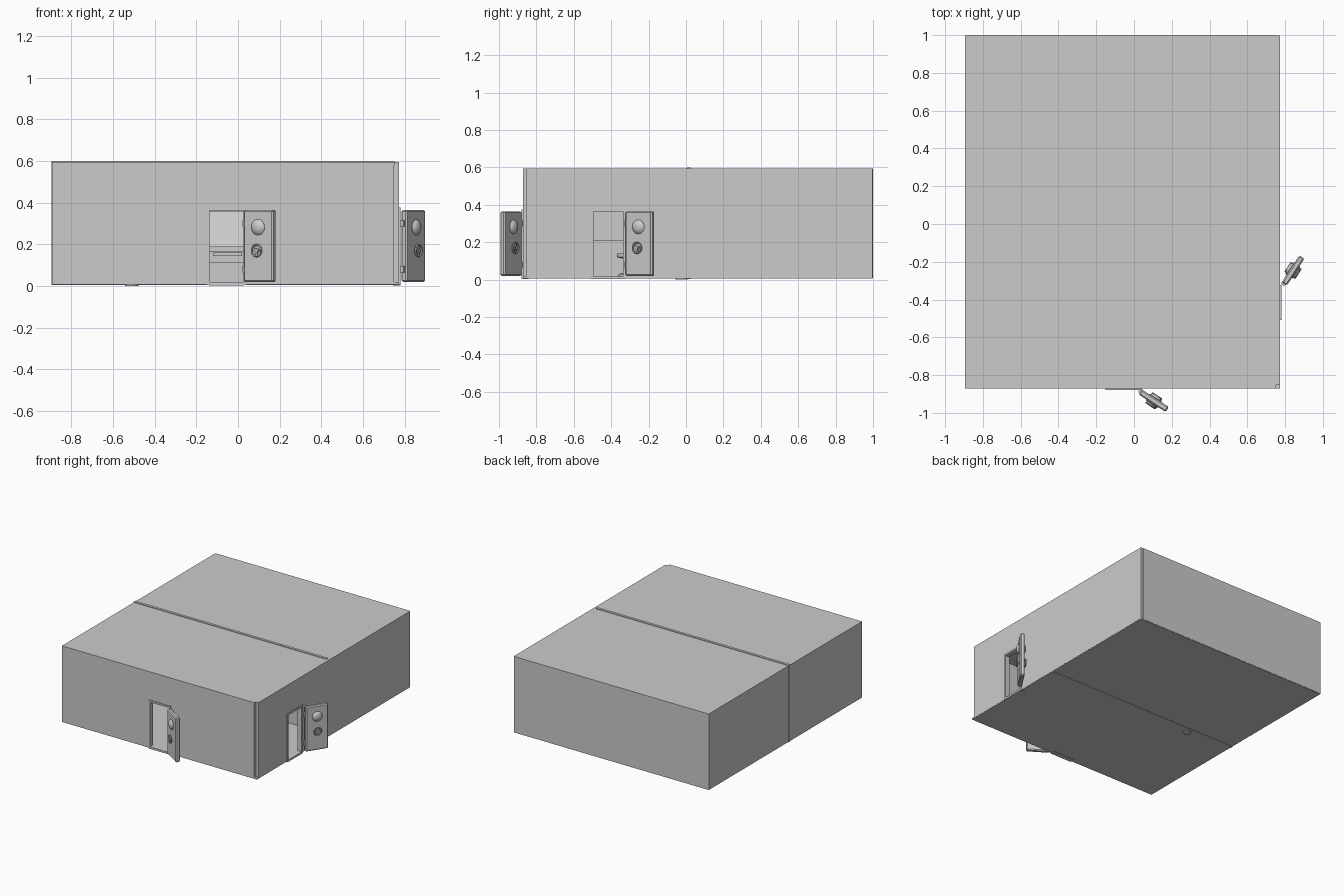
import bpy, bmesh
from math import pi, radians, sin, cos
from mathutils import Matrix, Vector

if "Cube" in bpy.data.objects:
    bpy.data.objects.remove(bpy.data.objects["Cube"])

FLOOR, TOP = 0.01, 0.594


def finish(name, bm, matrix=None, smooth=False):
    bmesh.ops.recalc_face_normals(bm, faces=bm.faces[:])
    me = bpy.data.meshes.new(name)
    bm.to_mesh(me)
    bm.free()
    ob = bpy.data.objects.new(name, me)
    bpy.context.collection.objects.link(ob)
    if matrix:
        ob.matrix_world = matrix
    if smooth:
        bpy.context.view_layer.objects.active = ob
        ob.select_set(True)
        bpy.ops.object.shade_smooth_by_angle(angle=radians(35))
        ob.select_set(False)
    return ob


def box(name, lo, hi, matrix=None, bevel=0):
    bm = bmesh.new()
    size = [b - a for a, b in zip(lo, hi)]
    mid = [(a + b) / 2 for a, b in zip(lo, hi)]
    bmesh.ops.create_cube(bm, size=1, matrix=Matrix.Translation(mid) @ Matrix.Diagonal((*size, 1)))
    if bevel:
        bmesh.ops.bevel(bm, geom=bm.edges[:], offset=bevel, segments=1, affect='EDGES')
    return finish(name, bm, matrix)


def extrude(name, pts, y0, y1, matrix=None):
    """Outline in x and z, extruded along y."""
    bm = bmesh.new()
    face = bm.faces.new([bm.verts.new((x, y0, z)) for x, z in pts])
    new = bmesh.ops.extrude_face_region(bm, geom=[face])['geom']
    bmesh.ops.translate(bm, vec=(0, y1 - y0, 0), verts=[v for v in new if isinstance(v, bmesh.types.BMVert)])
    return finish(name, bm, matrix)


def lathe(name, profile, matrix, steps=20, closed=False):
    """Radius and height profile spun about the local y axis."""
    bm = bmesh.new()
    vs = [bm.verts.new((r, h, 0)) for r, h in profile]
    es = [bm.edges.new(p) for p in zip(vs, vs[1:] + (vs[:1] if closed else []))]
    if not closed:
        es = es[:len(vs) - 1]
    bmesh.ops.spin(bm, geom=vs + es, cent=(0, 0, 0), axis=(0, 1, 0), angle=2 * pi, steps=steps)
    bmesh.ops.remove_doubles(bm, verts=bm.verts[:], dist=1e-5)
    return finish(name, bm, matrix, True)


def arch(x0, x1, z0, z1, a, b, top):
    """Rectangle with a doorway cut out of its lower edge."""
    return [(x0, z0), (a, z0), (a, top), (b, top), (b, z0), (x1, z0), (x1, z1), (x0, z1)]


def place(x, y, deg):
    return Matrix.Translation((x, y, 0)) @ Matrix.Rotation(radians(deg), 4, 'Z')


# Walls, floor and roof
box("floor", (-0.893, -0.872, 0.006), (0.772, 0.998, 0.018))
box("roof", (-0.893, -0.872, TOP - 0.014), (0.752, 0.998, TOP))
extrude("front_wall", arch(-0.893, 0.748, FLOOR, TOP, -0.14, 0.028, 0.365), -0.872, -0.85)
side = Matrix.Rotation(pi / 2, 4, 'Z')   # local x becomes y, local -y becomes +x
extrude("right_wall", arch(-0.852, 0.998, FLOOR, TOP, -0.497, -0.335, 0.365), -0.773, -0.75, side)
box("left_wall", (-0.894, -0.872, FLOOR), (-0.872, 0.998, TOP))
box("back_wall", (-0.892, 0.976, FLOOR), (0.752, 1.0, TOP))
box("dividing_wall", (-0.896, 0.005, 0.004), (0.752, 0.025, 0.599))


def door_frame(name, a, b, matrix, face):
    w = 0.012
    extrude(name, arch(a - w, b + w, 0.004, 0.376, a + 0.002, b - 0.002, 0.363), face - 0.007, face + 0.03, matrix)
    box(name + "_sill", (a, face - 0.007, 0.003), (b, face + 0.03, 0.018), matrix)


door_frame("front_door_frame", -0.14, 0.028, Matrix(), -0.872)
door_frame("right_door_frame", -0.497, -0.335, side, -0.773)


# Open doors with a porthole and a hand wheel on both faces
def door(name, matrix):
    box(name + "_panel", (-0.085, -0.016, 0.02), (0.085, 0.016, 0.365), matrix, 0.007)
    for s, label in ((-1, "outer"), (1, "inner")):
        port = matrix @ Matrix.Translation((0, s * 0.015, 0.282))
        dome = [(0.036 * cos(t * pi / 10), s * 0.02 * sin(t * pi / 10)) for t in range(6)]
        lathe(f"{name}_{label}_porthole", [(0.038, 0), (0.038, s * 0.003)] + dome[1:], port)
        wheel = matrix @ Matrix.Translation((0, s * 0.03, 0.17))
        rim = [(0.027 + 0.0055 * cos(t * pi / 3), 0.0055 * sin(t * pi / 3)) for t in range(6)]
        lathe(f"{name}_{label}_wheel_rim", rim, wheel, closed=True)
        lathe(f"{name}_{label}_wheel_hub", [(0.009, -s * 0.016), (0.009, s * 0.005), (0, s * 0.005)], wheel, 12)
        for k in range(3):
            spin = wheel @ Matrix.Rotation(pi / 2 + k * 2 * pi / 3, 4, 'Y')
            box(f"{name}_{label}_spoke_{k}", (0, -0.003, -0.004), (0.027, 0.003, 0.004), spin)
    for z in (0.08, 0.3):
        box(f"{name}_hinge_{z}", (-0.095, -0.006, z - 0.015), (-0.08, 0.016, z + 0.015), matrix)


door("front_door", place(0.105, -0.936, -33) )
door("right_door", place(0.842, -0.246, 57))

# Control console against the dividing wall
box("console_base", (-0.40, -0.20, 0.018), (0.25, 0.005, 0.115))
box("console_back", (-0.40, -0.10, 0.115), (0.25, 0.005, 0.19))
box("console_desk", (-0.40, -0.24, 0.165), (0.25, 0.005, 0.19))
box("console_controls", (-0.12, -0.13, 0.145), (0.02, -0.1, 0.16))
yz = Matrix.Rotation(pi / 2, 4, 'Z')
extrude("console_screen", [(-0.12, 0.19), (0.005, 0.19), (0.005, 0.36), (-0.05, 0.36)], -0.2, 0.36, yz)

# Counter along the left wall and a round post passing through the floor
box("side_counter", (-0.872, -0.85, 0.018), (-0.70, 0.005, 0.21))
post = Matrix.Translation((-0.51, -0.023, 0))
lathe("floor_post", [(0, 0), (0.032, 0), (0.032, 0.03), (0.014, 0.04), (0.014, 0.2), (0, 0.2)],
      post @ Matrix.Rotation(pi / 2, 4, 'X'), 16)

# Stool seen through the right doorway
lathe("stool", [(0, 0.018), (0.05, 0.018), (0.05, 0.03), (0.015, 0.04), (0.015, 0.11), (0.06, 0.12), (0.06, 0.14), (0, 0.14)],
      Matrix.Translation((0.1, -0.31, 0)) @ Matrix.Rotation(pi / 2, 4, 'X'), 16)
